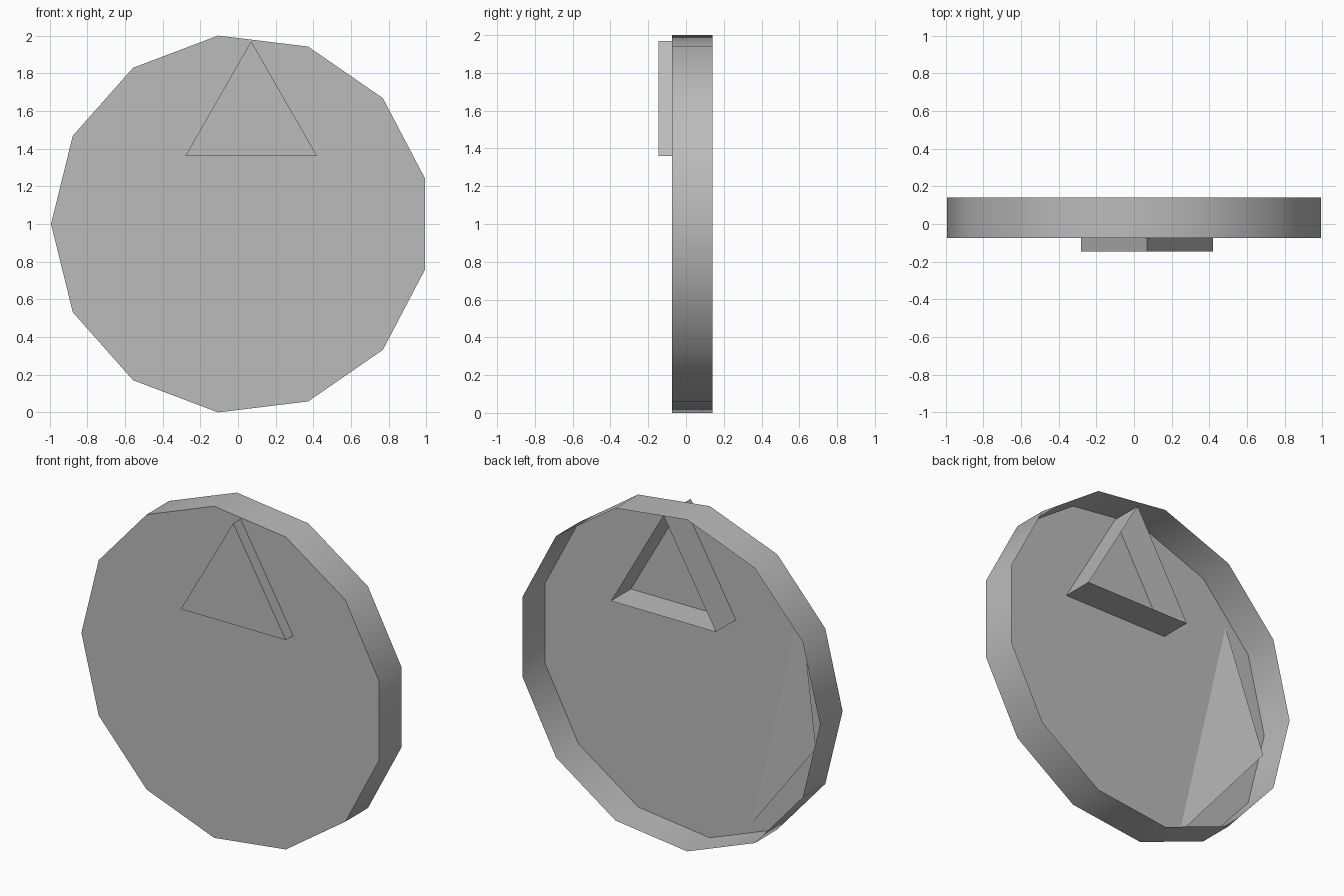
import bpy, bmesh
from math import cos, sin, radians, pi

cube = bpy.data.objects.get("Cube")
if cube:
    bpy.data.objects.remove(cube, do_unlink=True)

grey = bpy.data.materials.new("plain grey")
grey.use_nodes = True
grey.diffuse_color = (0.5, 0.5, 0.5, 1)
grey.node_tree.nodes["Principled BSDF"].inputs["Base Color"].default_value = (0.5, 0.5, 0.5, 1)

CENTRE_X, CENTRE_Z = 0.015, 1.0
FRONT = -0.075


def ring(radius, degrees):
    """Points (x, z) at the given angles around the disc centre."""
    return [(CENTRE_X + radius * cos(radians(a)),
             CENTRE_Z + radius * sin(radians(a))) for a in degrees]


def finish(name, bm, smooth=False):
    mesh = bpy.data.meshes.new(name)
    bm.to_mesh(mesh)
    bm.free()
    mesh.materials.append(grey)
    obj = bpy.data.objects.new(name, mesh)
    bpy.context.collection.objects.link(obj)
    if smooth:
        bpy.ops.object.select_all(action='DESELECT')
        obj.select_set(True)
        bpy.context.view_layer.objects.active = obj
        bpy.ops.object.shade_smooth_by_angle(angle=pi / 5)
    return obj


def open_shell(name, outline, front, back, smooth=False):
    """Front face with side walls, left open at the back."""
    bm = bmesh.new()
    near = [bm.verts.new((x, front, z)) for x, z in outline]
    far = [bm.verts.new((x, back, z)) for x, z in outline]
    bm.faces.new(near)
    for i in range(len(outline)):
        j = (i + 1) % len(outline)
        bm.faces.new((near[j], near[i], far[i], far[j]))
    return finish(name, bm, smooth)


# Thirteen-sided dish, hollow behind
sides = 13
open_shell("disc_shell", ring(1.007, [180 + 360 * i / sides for i in range(sides)]),
           FRONT, 0.14, smooth=True)

# Triangular pointer pushed through the dish
open_shell("triangle_pointer", [(-0.28, 1.36), (0.42, 1.36), (0.07, 1.97)], -0.145, 0.115)

# Raised flap inside the dish, one corner lifted off the floor
step = 360 / 7
top, lifted, bottom = ring(0.93, [193 - step, 193, 193 + step])
bm = bmesh.new()
floor = FRONT + 0.002
corners = [(top, floor), (bottom, floor), (lifted, 0.035)]
bm.faces.new([bm.verts.new((x, y, z)) for (x, z), y in corners])
finish("inner_flap", bm)
